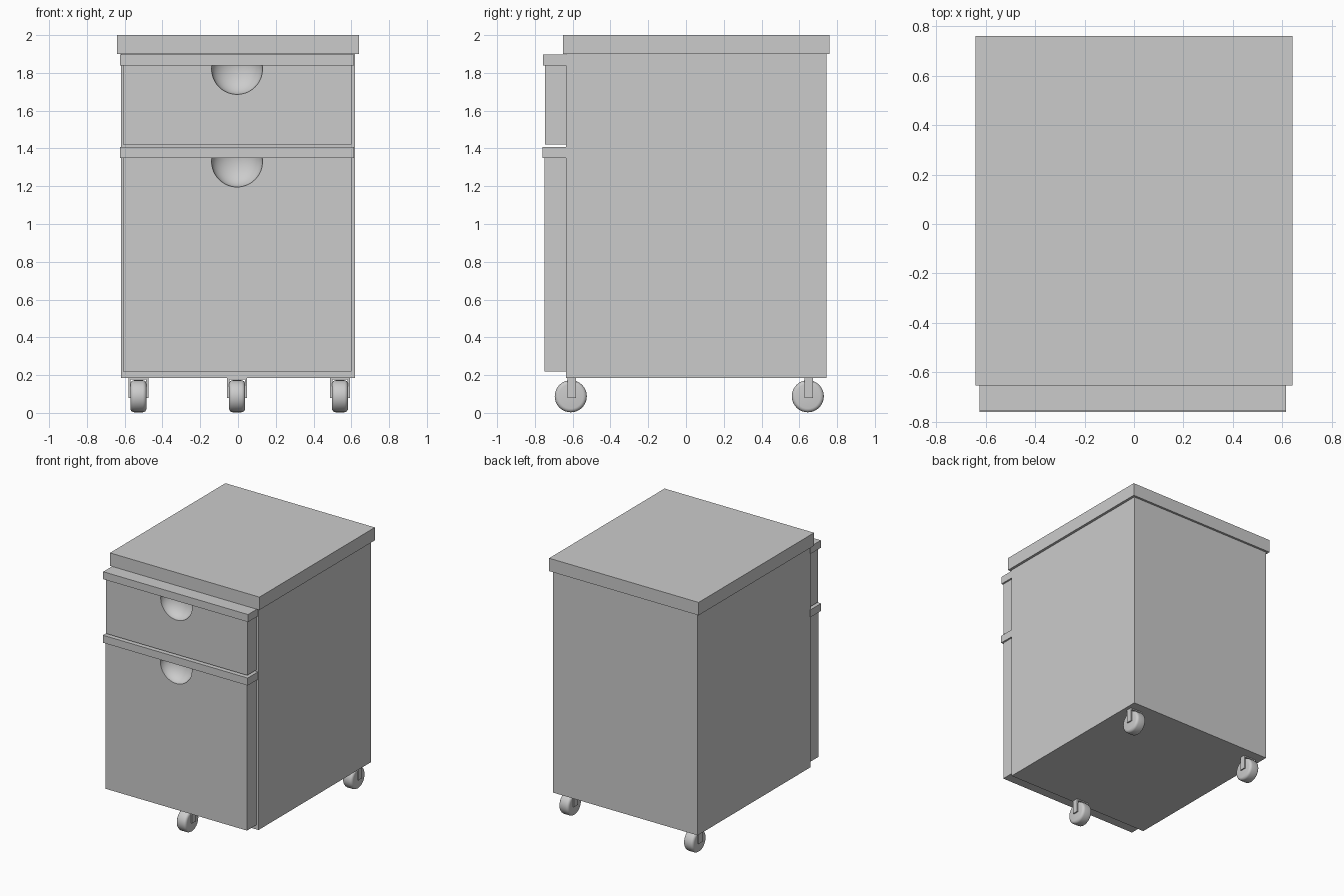
import bpy, bmesh
from math import pi
from mathutils import Matrix, Vector

if "Cube" in bpy.data.objects:
    bpy.data.objects.remove(bpy.data.objects["Cube"])


def mesh_object(name, bm):
    bmesh.ops.recalc_face_normals(bm, faces=bm.faces[:])
    mesh = bpy.data.meshes.new(name)
    bm.to_mesh(mesh)
    bm.free()
    obj = bpy.data.objects.new(name, mesh)
    bpy.context.collection.objects.link(obj)
    return obj


def smooth(obj, angle):
    bpy.ops.object.select_all(action='DESELECT')
    bpy.context.view_layer.objects.active = obj
    obj.select_set(True)
    bpy.ops.object.shade_smooth_by_angle(angle=angle)


def box(name, x, y, z):
    bm = bmesh.new()
    centre = Vector((sum(x), sum(y), sum(z))) / 2
    size = (x[1] - x[0], y[1] - y[0], z[1] - z[0], 1)
    bmesh.ops.create_cube(bm, size=1, matrix=Matrix.Translation(centre) @ Matrix.Diagonal(size))
    return mesh_object(name, bm)


def drawer(name, bottom, top, front):
    panel = box(name + "_front", (-0.61, 0.602), (front, -0.633), (bottom, top))
    # Rounded finger scoop cut under the lip
    bm = bmesh.new()
    bmesh.ops.create_uvsphere(bm, u_segments=48, v_segments=24, radius=0.135,
                              matrix=Matrix.Translation((-0.005, front, top - 0.019))
                              @ Matrix.Diagonal((1, 0.7, 1, 1)))
    for f in bm.faces:
        f.smooth = True
    cutter = mesh_object(name + "_scoop_cutter", bm)
    cutter.hide_render = True
    cutter.hide_set(True)
    cut = panel.modifiers.new("scoop", 'BOOLEAN')
    cut.operation = 'DIFFERENCE'
    cut.solver = 'EXACT'
    cut.object = cutter
    # Overhanging lip along the top of the drawer
    box(name + "_lip", (-0.625, 0.615), (front - 0.01, -0.633), (top, top + 0.058))


def caster(name, x, y):
    # Tyre with rounded shoulders
    bm = bmesh.new()
    bmesh.ops.create_cone(bm, cap_ends=True, segments=32, radius1=0.085, radius2=0.085, depth=0.085,
                          matrix=Matrix.Translation((x, y, 0.088)) @ Matrix.Rotation(pi / 2, 4, 'Y'))
    rims = [e for e in bm.edges if any(len(f.verts) > 4 for f in e.link_faces)]
    bmesh.ops.bevel(bm, geom=rims, offset=0.02, segments=4, profile=0.5, affect='EDGES')
    smooth(mesh_object(name + "_wheel", bm), 0.6)
    # Inverted U fork straddling the tyre
    outline = [(-0.052, 0.08), (-0.052, 0.187), (0.052, 0.187), (0.052, 0.08),
               (0.041, 0.08), (0.041, 0.176), (-0.041, 0.176), (-0.041, 0.08)]
    bm = bmesh.new()
    face = bm.faces.new([bm.verts.new((x + u, y - 0.018, z)) for u, z in outline])
    new = bmesh.ops.extrude_face_region(bm, geom=[face])["geom"]
    bmesh.ops.translate(bm, vec=(0, 0.045, 0), verts=[v for v in new if isinstance(v, bmesh.types.BMVert)])
    mesh_object(name + "_fork", bm)


# Cabinet carcass and top slab
box("cabinet_body", (-0.62, 0.62), (-0.635, 0.743), (0.185, 1.90))
box("cabinet_top", (-0.64, 0.64), (-0.652, 0.76), (1.90, 2.0))

# Two drawers
drawer("upper_drawer", 1.42, 1.84, -0.746)
drawer("lower_drawer", 0.22, 1.35, -0.75)

# One front caster, two rear casters
caster("front_caster", -0.005, -0.61)
caster("rear_left_caster", -0.527, 0.645)
caster("rear_right_caster", 0.54, 0.645)
